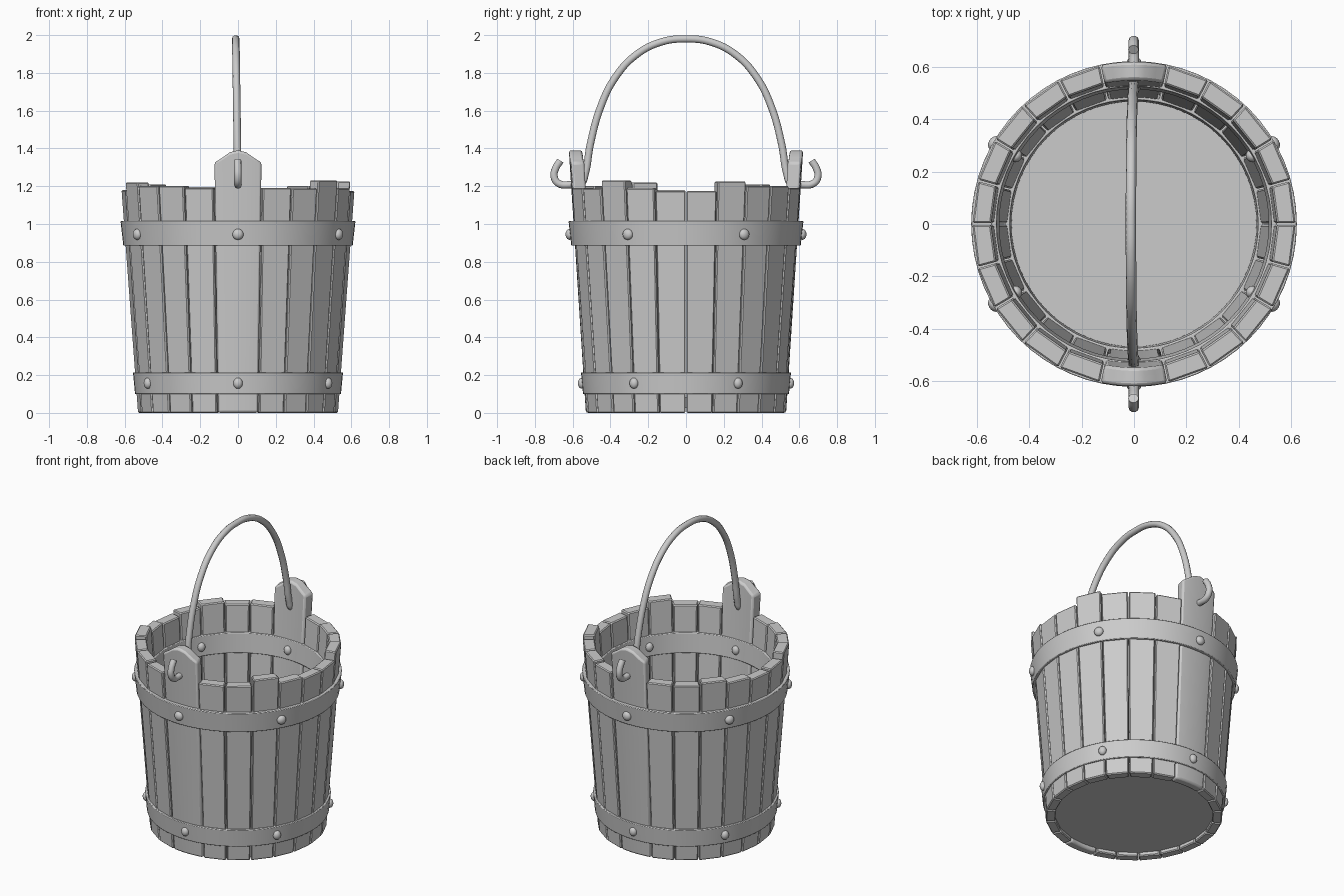
import bpy, bmesh, random
from math import sin, cos, radians, pi

if "Cube" in bpy.data.objects:
    bpy.data.objects.remove(bpy.data.objects["Cube"])

random.seed(4)


def r_out(z):
    return 0.53 + 0.074 * min(z, 1.22)


def r_in(z):
    return 0.472 + 0.063 * min(z, 1.22)


def finish(name, bm, bevel=0.0, smooth=True):
    bmesh.ops.recalc_face_normals(bm, faces=bm.faces)
    me = bpy.data.meshes.new(name)
    bm.to_mesh(me)
    bm.free()
    ob = bpy.data.objects.new(name, me)
    bpy.context.collection.objects.link(ob)
    bpy.context.view_layer.objects.active = ob
    for o in bpy.context.selected_objects:
        o.select_set(False)
    ob.select_set(True)
    if bevel:
        m = ob.modifiers.new("bevel", 'BEVEL')
        m.width = bevel
        m.segments = 2 if smooth else 1
        m.limit_method = 'ANGLE'
    if smooth:
        bpy.ops.object.shade_smooth_by_angle(angle=radians(35))
    return ob


def stave(name, columns, bevel, smooth):
    """Plank following the bucket wall; columns = (angle in degrees, top height)."""
    bm = bmesh.new()
    rings = []
    for a, top in columns:
        a = radians(a)
        pts = [(r_out(0), 0), (r_out(top), top), (r_in(top), top), (r_in(0), 0)]
        rings.append([bm.verts.new((r * cos(a), r * sin(a), z)) for r, z in pts])
    for p, q in zip(rings, rings[1:]):
        for i in range(4):
            j = (i + 1) % 4
            bm.faces.new((p[i], q[i], q[j], p[j]))
    bm.faces.new(rings[0])
    bm.faces.new(rings[-1])
    return finish(name, bm, bevel, smooth)


def lathe(name, profile, seg=64, bevel=0.0):
    """Closed ring from a closed (radius, z) profile."""
    bm = bmesh.new()
    rings = [[bm.verts.new((r * cos(2 * pi * k / seg), r * sin(2 * pi * k / seg), z))
              for r, z in profile] for k in range(seg)]
    n = len(profile)
    for k in range(seg):
        p, q = rings[k], rings[(k + 1) % seg]
        for i in range(n):
            j = (i + 1) % n
            bm.faces.new((p[i], q[i], q[j], p[j]))
    return finish(name, bm, bevel)


# Ordinary staves, ten on each side between the lugs
lug_half = 12.0
step = (180 - 2 * lug_half) / 10
tops = {(0, 2): 1.23, (0, 6): 1.225, (0, 5): 1.175, (0, 4): 1.175,
        (1, 2): 1.21, (1, 6): 1.22, (1, 4): 1.17, (1, 5): 1.18}
for side in range(2):
    for i in range(10):
        a0 = -90 + 180 * side + lug_half + i * step
        top = tops.get((side, i), 1.195 + random.uniform(-0.008, 0.01))
        stave("stave", [(a0 + 0.3, top), (a0 + step - 0.3, top)], 0.006, False)

# Tall lug staves at front and back that carry the handle
lug = [(-11.8, 1.325), (-8, 1.35), (-4, 1.38), (0, 1.39), (4, 1.38), (8, 1.35), (11.8, 1.325)]
for name, c in (("front_lug", -90), ("back_lug", 90)):
    stave(name, [(c + a, z) for a, z in lug], 0.012, True)

# Bottom board
bm = bmesh.new()
bmesh.ops.create_cone(bm, cap_ends=True, segments=48, radius1=0.485, radius2=0.485, depth=0.06)
bmesh.ops.translate(bm, verts=bm.verts, vec=(0, 0, 0.055))
finish("bottom_board", bm)

# Hoops, showing on both sides of the staves
lathe("lower_hoop", [(0.545, 0.1), (0.556, 0.215), (0.474, 0.215), (0.467, 0.1)], bevel=0.004)
lathe("upper_hoop", [(0.607, 0.885), (0.622, 1.015), (0.525, 1.015), (0.514, 0.885)], bevel=0.004)


# Rivets, six around each hoop
def rivet(name, r, z, a):
    bm = bmesh.new()
    bmesh.ops.create_uvsphere(bm, u_segments=16, v_segments=10, radius=0.029)
    ob = finish(name, bm)
    ob.scale = (0.75, 0.85 if r < 0.56 else 1, 1)
    ob.location = (r * cos(a), r * sin(a), z)
    ob.rotation_euler = (0, 0, a)


for k in range(6):
    a = radians(30 + 60 * k)
    rivet("upper_rivet", 0.616, 0.945, a)
    rivet("upper_inner_rivet", 0.519, 0.945, a)
    rivet("lower_rivet", 0.551, 0.157, a)

# Wire handle: arch, passing through the lugs, with upturned hook ends
half = [(0.665, 1.335), (0.69, 1.295), (0.698, 1.25), (0.675, 1.215), (0.61, 1.208), (0.555, 1.215),
        (0.534, 1.265), (0.507, 1.42), (0.452, 1.62), (0.375, 1.775), (0.265, 1.895), (0.13, 1.964)]
path = [(-y, z) for y, z in half] + [(0, 1.98)] + half[::-1]
cu = bpy.data.curves.new("handle", 'CURVE')
cu.dimensions = '3D'
cu.bevel_depth = 0.02
cu.bevel_resolution = 3
cu.resolution_u = 6
cu.use_fill_caps = True
sp = cu.splines.new('BEZIER')
sp.bezier_points.add(len(path) - 1)
for bp, (y, z) in zip(sp.bezier_points, path):
    bp.co = (-0.012 * max(0, z - 1.2) / 0.8, y, z)
    bp.handle_left_type = bp.handle_right_type = 'AUTO'
handle = bpy.data.objects.new("handle", cu)
bpy.context.collection.objects.link(handle)
for o in bpy.context.selected_objects:
    o.select_set(False)
handle.select_set(True)
bpy.context.view_layer.objects.active = handle
bpy.ops.object.convert(target='MESH')
bpy.ops.object.shade_smooth_by_angle(angle=radians(40))
